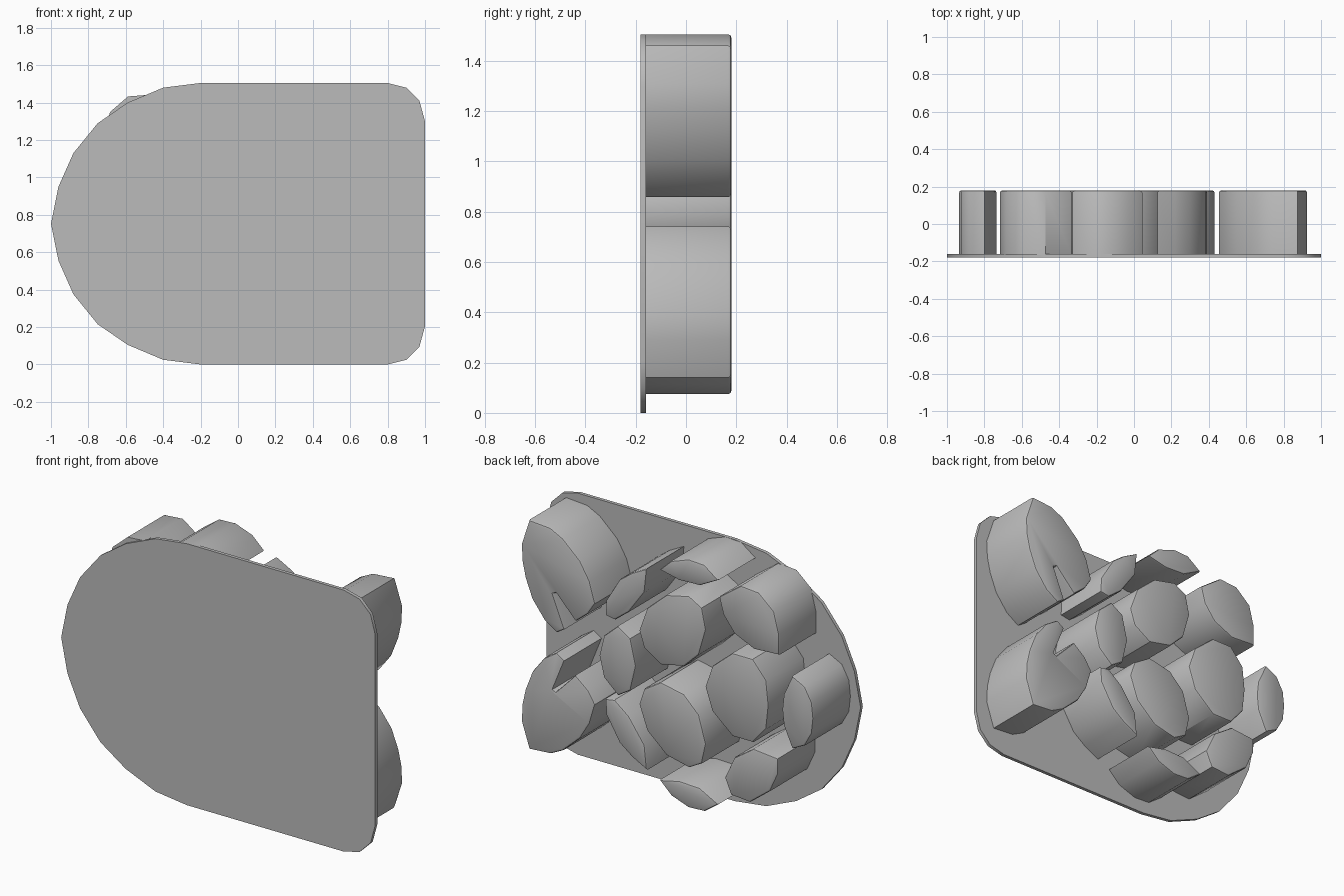
import bpy
import bmesh
import math

cube = bpy.data.objects.get("Cube")
if cube:
    bpy.data.objects.remove(cube, do_unlink=True)

PLATE_FRONT, PLATE_BACK, BLOCK_BACK = -0.18, -0.16, 0.18
MIDDLE = 0.8  # height about which the blocks mirror

grey = bpy.data.materials.new("plain grey")
grey.use_nodes = True
grey.diffuse_color = (0.5, 0.5, 0.5, 1)
grey.node_tree.nodes["Principled BSDF"].inputs["Base Color"].default_value = (0.5, 0.5, 0.5, 1)


def prism(name, outline, y_start, y_end, bevel=0.0):
    """Extrude an (x, z) outline along y and soften the rim at its far end."""
    bm = bmesh.new()
    base = bm.faces.new([bm.verts.new((x, y_start, z)) for x, z in outline])
    grown = bmesh.ops.extrude_face_region(bm, geom=[base], use_keep_orig=True)["geom"]
    tops = [v for v in grown if isinstance(v, bmesh.types.BMVert)]
    for vert in tops:
        vert.co.y = y_end
    bmesh.ops.recalc_face_normals(bm, faces=bm.faces)
    if bevel:
        rim = [e for e in bm.edges if all(v in tops for v in e.verts)]
        bmesh.ops.bevel(bm, geom=rim, offset=bevel, segments=2, profile=0.5,
                        affect='EDGES', clamp_overlap=True)
    mesh = bpy.data.meshes.new(name)
    bm.to_mesh(mesh)
    bm.free()
    mesh.materials.append(grey)
    obj = bpy.data.objects.new(name, mesh)
    bpy.context.collection.objects.link(obj)
    bpy.ops.object.select_all(action='DESELECT')
    obj.select_set(True)
    bpy.context.view_layer.objects.active = obj
    bpy.ops.object.shade_smooth_by_angle(angle=math.radians(40))
    return obj


def mirrored(outline, axis=MIDDLE):
    return [(x, 2 * axis - z) for x, z in reversed(outline)]


def symmetric(half, axis=MIDDLE):
    """Close a half outline with its reflection, sharing points on the axis."""
    return half + [p for p in mirrored(half, axis) if abs(p[1] - axis) > 0.001]


def block(name, outline):
    prism(name, outline, PLATE_BACK - 0.005, BLOCK_BACK, bevel=0.012)


def block_pair(name, outline, axis=MIDDLE):
    block("upper_" + name, outline)
    block("lower_" + name, mirrored(outline, axis))


# Backing plate: rounded on one end, squared on the other
plate_half = [(-1, 0.7525), (-0.96, 0.95), (-0.88, 1.13), (-0.75, 1.29), (-0.59, 1.4),
              (-0.4, 1.48), (-0.2, 1.505), (0.8, 1.505), (0.9, 1.48), (0.97, 1.41), (1, 1.3)]
prism("backing_plate", symmetric(plate_half, axis=0.7525), PLATE_FRONT, PLATE_BACK)

# Large notched blocks at the squared end
block_pair("notched_block", [
    (0.875, 1.46), (0.74, 1.45), (0.66, 1.41), (0.55, 1.31), (0.49, 1.21), (0.455, 1.09),
    (0.5, 1.02), (0.58, 0.955), (0.705, 1.085), (0.725, 1.075), (0.65, 0.89), (0.7, 0.858),
    (0.78, 0.91), (0.857, 1.01), (0.9, 1.12), (0.92, 1.21), (0.925, 1.31)])

# Slim curved wedges
block_pair("curved_wedge", [
    (0.39, 1.04), (0.385, 1.13), (0.3, 1.27), (0.22, 1.33), (0.125, 1.38),
    (0.14, 1.24), (0.24, 1.1), (0.33, 1.03)])

# Lens shaped blocks along the long edges
block_pair("edge_lens", [
    (0.045, 1.395), (-0.03, 1.466), (-0.14, 1.505), (-0.24, 1.5), (-0.33, 1.435),
    (-0.21, 1.372), (-0.08, 1.367)], axis=0.79)

# Round central blocks
block_pair("round_block", [
    (0.176, 1.012), (0.125, 1.152), (0, 1.262), (-0.143, 1.294), (-0.225, 1.248),
    (-0.251, 1.129), (-0.206, 0.973), (-0.111, 0.88), (0.036, 0.85), (0.144, 0.918)])

# Blocks centred on the mirror line
block("inner_oval", symmetric([(0.43, MIDDLE), (0.4, 0.92), (0.31, 1), (0.23, 0.95), (0.195, MIDDLE)]))
block("middle_round", symmetric([(-0.245, MIDDLE), (-0.29, 0.93), (-0.42, 1.04), (-0.55, 1.04),
                                 (-0.635, 0.94), (-0.65, MIDDLE)]))
block("end_lens", symmetric([(-0.735, MIDDLE), (-0.745, 0.89), (-0.8, 1.01), (-0.88, 0.97),
                             (-0.925, 0.89), (-0.935, MIDDLE)]))

# Corner blocks beside the rounded end
block("upper_corner_block", [
    (-0.334, 1.341), (-0.474, 1.442), (-0.588, 1.433), (-0.684, 1.35), (-0.716, 1.227),
    (-0.716, 1.107), (-0.557, 1.098), (-0.43, 1.155), (-0.36, 1.245)])
block("lower_corner_block", [
    (-0.37, 0.31), (-0.41, 0.22), (-0.53, 0.21), (-0.66, 0.31), (-0.71, 0.42),
    (-0.71, 0.51), (-0.555, 0.525), (-0.43, 0.44)])
